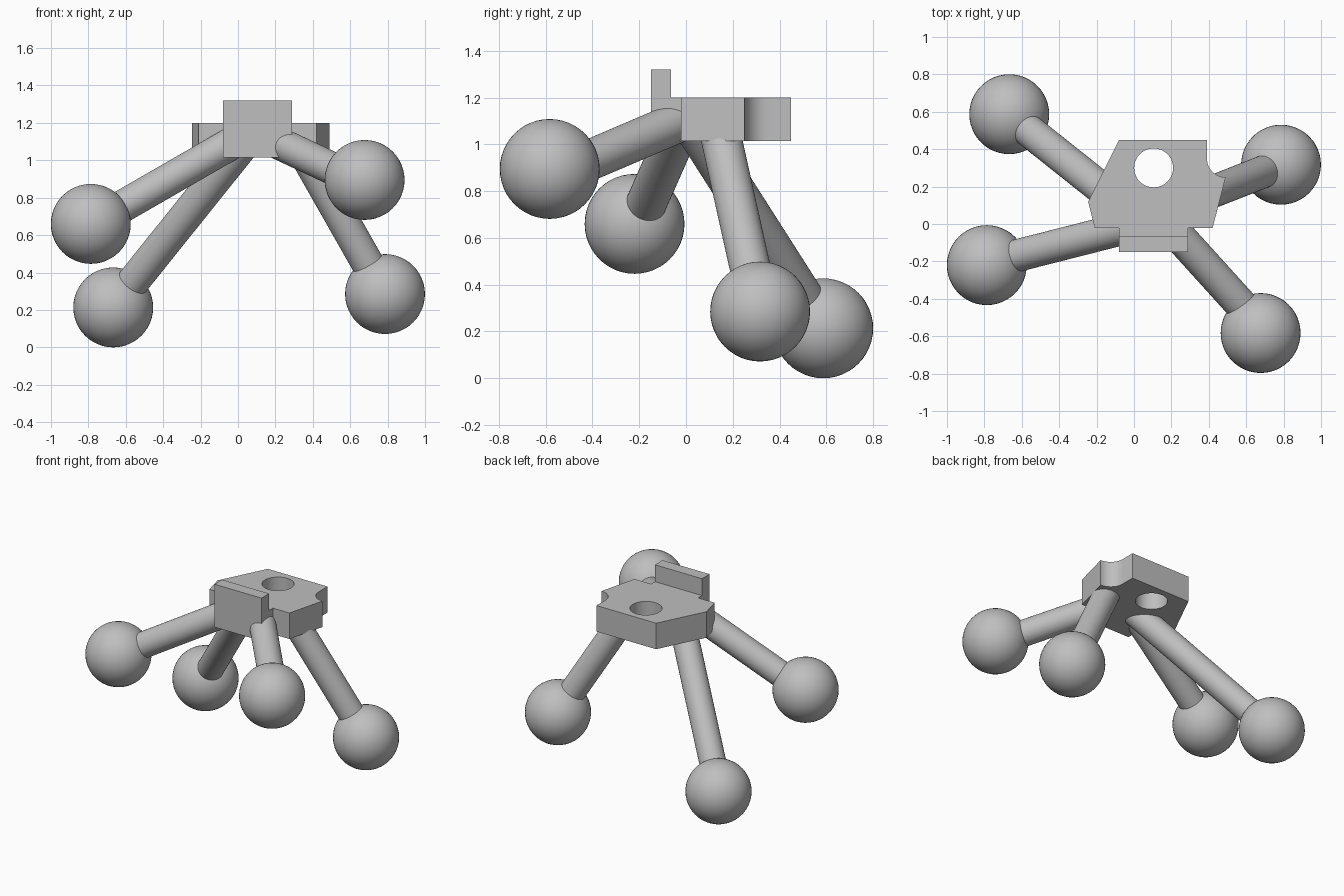
import bpy, bmesh, math
from mathutils import Vector

if "Cube" in bpy.data.objects:
    bpy.data.objects.remove(bpy.data.objects["Cube"], do_unlink=True)

grey = bpy.data.materials.new("plain_grey")
grey.use_nodes = True
grey.diffuse_color = (0.52, 0.52, 0.52, 1)
grey.node_tree.nodes["Principled BSDF"].inputs["Base Color"].default_value = grey.diffuse_color

BASE, TOP = 1.015, 1.2      # underside and top of the plate
LEG_R, BALL_R = 0.087, 0.2135


def finish(ob, name, smooth=True):
    ob.name = ob.data.name = name
    ob.data.materials.clear()
    ob.data.materials.append(grey)
    if smooth:
        bpy.ops.object.select_all(action="DESELECT")
        ob.select_set(True)
        bpy.context.view_layer.objects.active = ob
        bpy.ops.object.shade_smooth_by_angle(angle=math.radians(35))
    return ob


def prism(points, sweep, name):
    """Closed outline swept along a vector."""
    bm = bmesh.new()
    face = bm.faces.new([bm.verts.new(p) for p in points])
    ext = bmesh.ops.extrude_face_region(bm, geom=[face])
    moved = [g for g in ext["geom"] if isinstance(g, bmesh.types.BMVert)]
    bmesh.ops.translate(bm, verts=moved, vec=sweep)
    bmesh.ops.recalc_face_normals(bm, faces=bm.faces)
    mesh = bpy.data.meshes.new(name)
    bm.to_mesh(mesh)
    bm.free()
    ob = bpy.data.objects.new(name, mesh)
    bpy.context.collection.objects.link(ob)
    return ob


def rod(start, end, radius, name):
    a, b = Vector(start), Vector(end)
    bpy.ops.mesh.primitive_cylinder_add(vertices=48, radius=radius,
                                        depth=(b - a).length, location=(a + b) / 2)
    ob = bpy.context.object
    ob.rotation_euler = (b - a).to_track_quat("Z", "Y").to_euler()
    return finish(ob, name)


# Plate outline with a quarter-round notch at the back left corner
notch = [(0.49 - 0.1 * math.cos(t), 0.35 - 0.1 * math.sin(t))
         for t in (i * math.pi / 24 for i in range(13))]
outline = [(-0.08, 0.45), (0.39, 0.45)] + notch + [
    (0.42, -0.022), (-0.21, -0.022), (-0.245, 0.12)]
plate = prism([(x, y, BASE) for x, y in outline], (0, 0, TOP - BASE), "plate")

# Round through hole
cutter = rod((0.105, 0.3, BASE - 0.1), (0.105, 0.3, TOP + 0.1), 0.104, "hole_cutter")
cutter.hide_render = True
cut = plate.modifiers.new("hole", "BOOLEAN")
cut.operation = "DIFFERENCE"
cut.solver = "EXACT"
cut.object = cutter
bpy.context.view_layer.objects.active = plate
bpy.ops.object.modifier_apply(modifier=cut.name)
bpy.data.objects.remove(cutter, do_unlink=True)
finish(plate, "plate")

# Raised front tab with its low step joining the plate
tab = [(-0.15, BASE), (-0.022, BASE), (-0.022, TOP), (-0.065, TOP),
       (-0.065, 1.32), (-0.15, 1.32)]
finish(prism([(-0.08, y, z) for y, z in tab], (0.37, 0, 0), "front_tab"), "front_tab", False)

# Legs and ball feet: ball centre, leg start inside ball, leg end inside body
legs = {
    "front_right": ((-0.787, -0.22, 0.66), (-0.72, -0.193, 0.695), (0.0, -0.01, 1.11)),
    "back_right": ((-0.667, 0.587, BALL_R), (-0.62, 0.545, 0.277), (0.04, 0.02, 1.1)),
    "front_left": ((0.677, -0.583, 0.895), (0.62, -0.484, 0.902), (0.2, -0.02, 1.1)),
    "back_left": ((0.786, 0.317, 0.285), (0.745, 0.3, 0.357), (0.311, 0.13, 1.12)),
}
for side, (centre, start, end) in legs.items():
    bpy.ops.mesh.primitive_uv_sphere_add(segments=48, ring_count=24,
                                         radius=BALL_R, location=centre)
    finish(bpy.context.object, side + "_ball_foot")
    rod(start, end, LEG_R, side + "_leg")
